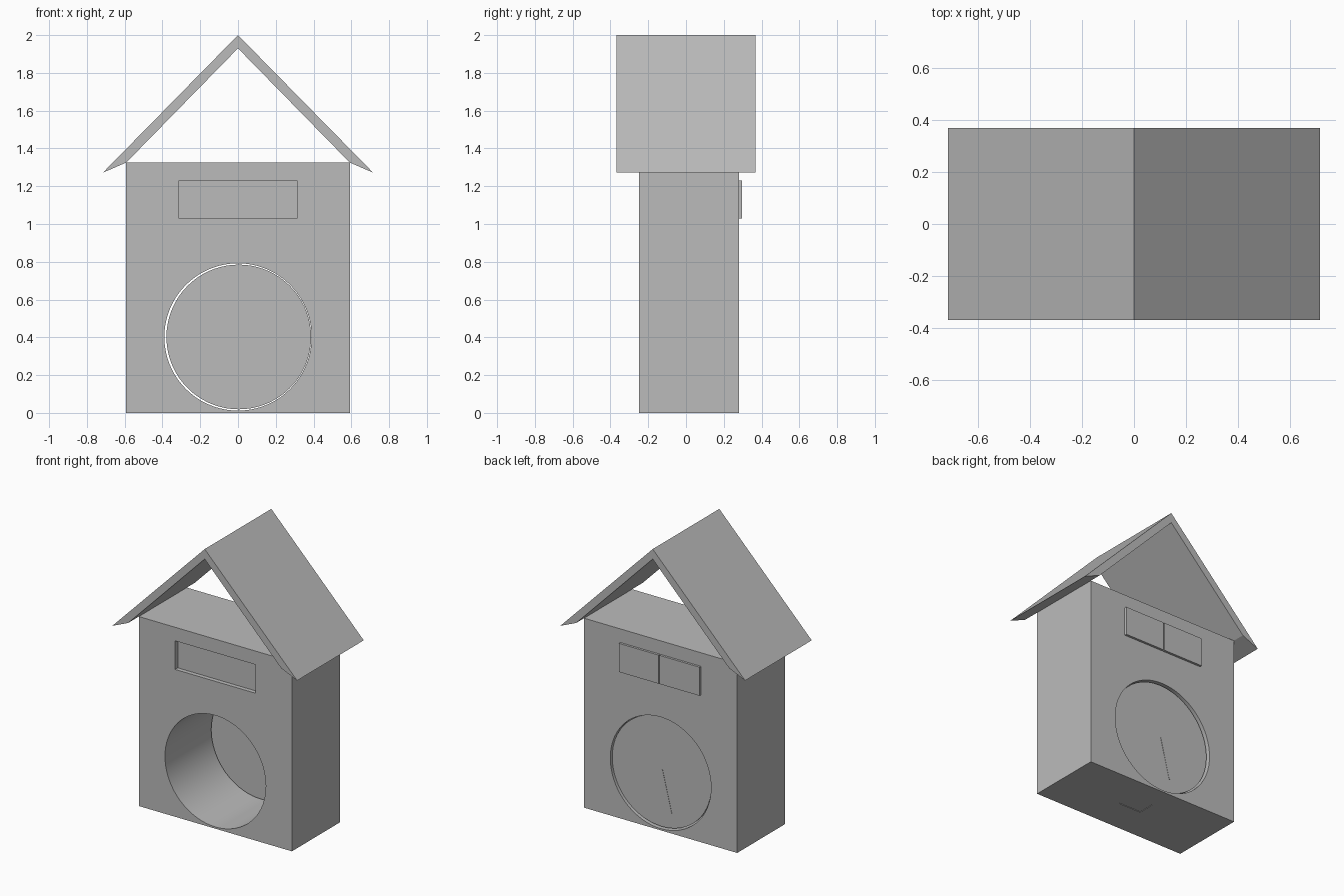
import bpy
import math
from mathutils import Matrix

cube = bpy.data.objects.get("Cube")
if cube:
    bpy.data.objects.remove(cube, do_unlink=True)

GREY = (0.5, 0.5, 0.5, 1.0)
mat = bpy.data.materials.new("plain grey")
mat.use_nodes = True
mat.diffuse_color = GREY
mat.node_tree.nodes["Principled BSDF"].inputs["Base Color"].default_value = GREY


def finish(name):
    obj = bpy.context.object
    obj.name = name
    obj.data.materials.append(mat)
    return obj


def box(name, x, y, z):
    """Box from (min, max) ranges on each axis."""
    bpy.ops.mesh.primitive_cube_add(size=1)
    size = [b - a for a, b in (x, y, z)]
    centre = [(a + b) / 2 for a, b in (x, y, z)]
    obj = finish(name)
    obj.data.transform(Matrix.Translation(centre) @ Matrix.Diagonal((*size, 1)))
    return obj


def disc(name, radius, x, y, z):
    """Round plate or bore lying along y."""
    bpy.ops.mesh.primitive_cylinder_add(vertices=72, radius=radius, depth=y[1] - y[0])
    obj = finish(name)
    obj.data.transform(Matrix.Translation((x, sum(y) / 2, z))
                       @ Matrix.Rotation(math.pi / 2, 4, "X"))
    return obj


def smooth(obj):
    bpy.ops.object.select_all(action="DESELECT")
    obj.select_set(True)
    bpy.context.view_layer.objects.active = obj
    bpy.ops.object.shade_smooth_by_angle(angle=math.radians(30))


def cut(target, cutter):
    cutter.hide_render = True
    mod = target.modifiers.new("cut", "BOOLEAN")
    mod.operation = "DIFFERENCE"
    mod.solver = "EXACT"
    mod.object = cutter
    bpy.context.view_layer.objects.active = target
    bpy.ops.object.modifier_apply(modifier=mod.name)
    bpy.data.objects.remove(cutter, do_unlink=True)


FRONT, BACK = -0.25, 0.28
HOLE_Z = 0.402

# Body with the round opening, front panel recess and underside recess
body = box("body", (-0.592, 0.592), (FRONT, BACK), (0, 1.325))
cut(body, disc("opening_cutter", 0.39, 0, (FRONT - 0.1, BACK + 0.1), HOLE_Z))
cut(body, box("panel_cutter", (-0.312, 0.312), (FRONT - 0.1, FRONT + 0.03), (1.03, 1.23)))
cut(body, box("base_cutter", (-0.06, 0.115), (-0.01, 0.11), (-0.1, 0.004)))
smooth(body)

# Round back cover, sitting loosely inside the opening
smooth(disc("back_cover", 0.383, 0.004, (0.245, 0.262), HOLE_Z))

# Thin pointer on the back cover
pointer = box("pointer", (-0.003, 0.003), (0.258, 0.264), (-0.3, 0))
pointer.data.transform(Matrix.Translation((0, 0, HOLE_Z + 0.015))
                       @ Matrix.Rotation(math.radians(14), 4, "Y"))

# Pair of small back doors
for name, x in (("left_door", (0.004, 0.312)), ("right_door", (-0.312, -0.004))):
    box(name, x, (BACK - 0.01, 0.296), (1.03, 1.23))

# Folded roof: half profile mirrored, then extruded along y
half = [(0.715, 1.272), (0.592, 1.325)]
profile = ([(0, 2.0)] + half + [(0, 1.93)]
           + [(-x, z) for x, z in reversed(half)])
n = len(profile)
verts = [(x, y, z) for y in (-0.368, 0.368) for x, z in profile]
faces = [(i, i + n, (i + 1) % n + n, (i + 1) % n) for i in range(n)]
for quad in ((0, 1, 2, 3), (0, 3, 4, 5)):
    faces.append(quad)
    faces.append(tuple(i + n for i in reversed(quad)))
mesh = bpy.data.meshes.new("roof")
mesh.from_pydata(verts, [], faces)
mesh.materials.append(mat)
roof = bpy.data.objects.new("roof", mesh)
bpy.context.collection.objects.link(roof)
